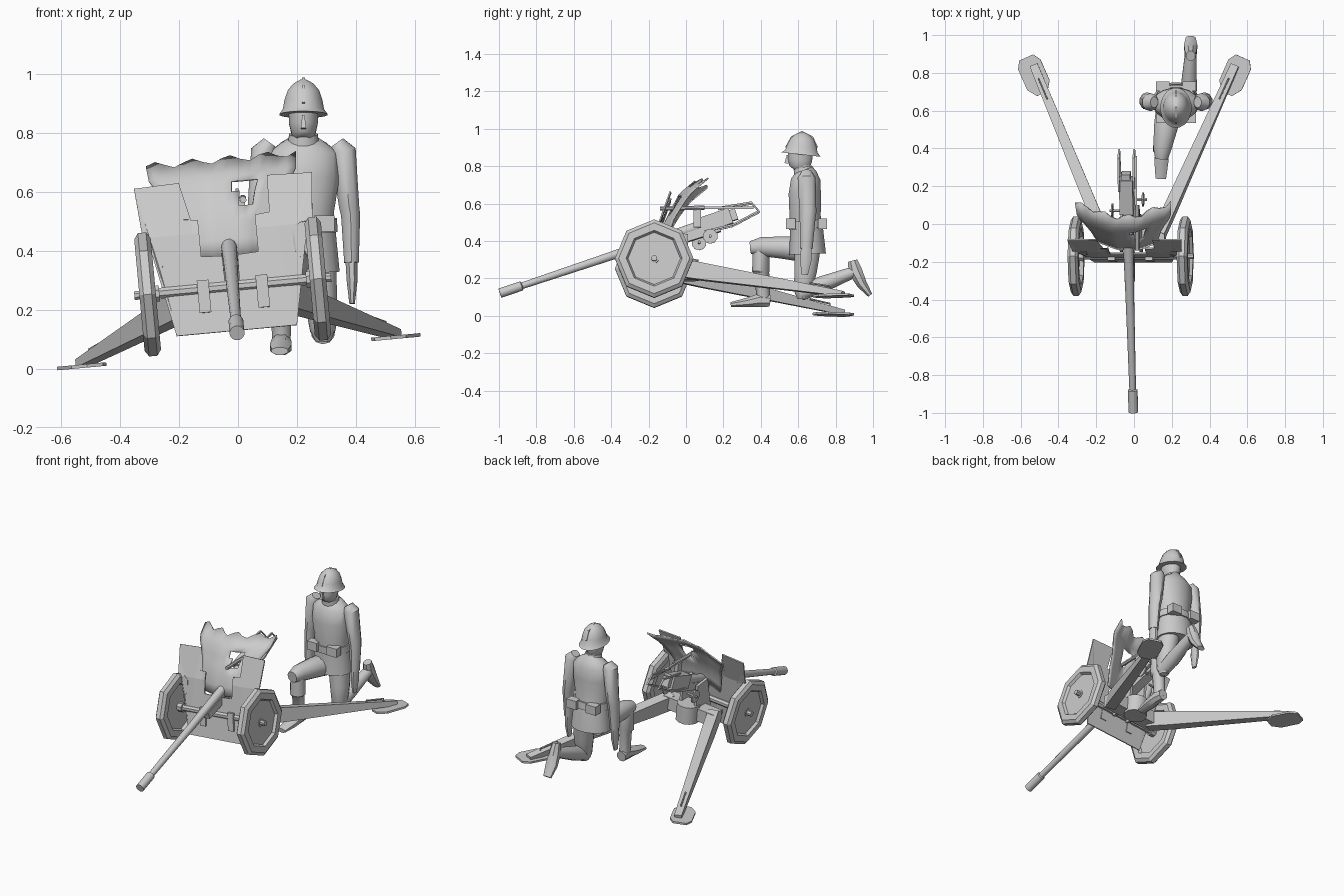
import bpy, bmesh, math
from mathutils import Vector, Matrix

grey = bpy.data.materials.new("plain_grey")
grey.diffuse_color = (0.6, 0.6, 0.6, 1)
# the gun stands rolled sideways on uneven ground
TILT = Matrix.Translation((0.008, 0, 0)) @ Matrix.Rotation(math.radians(-5.3), 4, 'Y')


def finish(name, bm, gun, smooth=False):
    bmesh.ops.recalc_face_normals(bm, faces=bm.faces)
    me = bpy.data.meshes.new(name)
    bm.to_mesh(me)
    bm.free()
    if gun:
        me.transform(TILT)
    me.materials.append(grey)
    ob = bpy.data.objects.new(name, me)
    bpy.context.collection.objects.link(ob)
    if smooth:
        bpy.ops.object.select_all(action='DESELECT')
        ob.select_set(True)
        bpy.context.view_layer.objects.active = ob
        bpy.ops.object.shade_smooth_by_angle(angle=math.radians(40))
    return ob


def tube(name, rings, n=8, gun=True, smooth=False):
    """Loft rings (x, y, z, half width, half height) along their centres."""
    bm = bmesh.new()
    c = [Vector(r[:3]) for r in rings]
    k = 1 / math.cos(math.pi / 4) if n == 4 else 1
    loops = []
    for i, r in enumerate(rings):
        t = (c[min(i + 1, len(c) - 1)] - c[max(i - 1, 0)]).normalized()
        ref = Vector((1, 0, 0)) if abs(t.x) < 0.9 else Vector((0, 1, 0))
        u = (ref - t * ref.dot(t)).normalized()
        v = t.cross(u)
        loops.append([bm.verts.new(c[i] + k * (u * r[3] * math.cos(a) + v * r[-1] * math.sin(a)))
                      for a in [(j + 0.5) * 2 * math.pi / n for j in range(n)]])
    for a, b in zip(loops, loops[1:]):
        for j in range(n):
            bm.faces.new((a[j], a[(j + 1) % n], b[(j + 1) % n], b[j]))
    bm.faces.new(loops[0])
    bm.faces.new(loops[-1])
    return finish(name, bm, gun, smooth)


def solidify(ob, t):
    m = ob.modifiers.new("thickness", 'SOLIDIFY')
    m.thickness = t
    m.offset = 0


def lerp(pts, z):
    for (a, ya), (b, yb) in zip(pts, pts[1:]):
        if z <= b:
            return ya + (yb - ya) * max(0, (z - a) / (b - a))
    return pts[-1][1]


# wheels: octagonal tyre with recessed disc, hub and axle
PROFILE = [(.012, .012), (.14, .012), (.15, .028), (.19, .028), (.21, .014),
           (.21, -.014), (.19, -.028), (.15, -.028), (.14, -.006), (.012, -.006)]
for s, side in ((1, "right"), (-1, "left")):
    bm = bmesh.new()
    cols = [[bm.verts.new((s * (.29 + w), -.17 + r * math.sin(j * math.pi / 4),
                           .28 + r * math.cos(j * math.pi / 4))) for r, w in PROFILE] for j in range(8)]
    for j in range(8):
        a, b = cols[j], cols[(j + 1) % 8]
        for i in range(len(PROFILE) - 1):
            bm.faces.new((a[i], a[i + 1], b[i + 1], b[i]))
    finish(side + "_wheel", bm, True)
    tube(side + "_hub", [(s * .25, -.17, .28, .03), (s * .305, -.17, .28, .026),
                         (s * .306, -.17, .28, .016), (s * .335, -.17, .28, .016)], 8)
    # trail leg, spade and handle
    A, B = Vector((s * .15, -.05, .245)), Vector((s * .535, .84, .068))
    tube(side + "_trail", [(*A, .032, .048), (*A.lerp(B, .15), .032, .046), (*B, .022, .014)], 4)
    d = Vector((s * .4, .9, 0)).normalized()
    w = Vector((d.y, -d.x, 0))
    bm = bmesh.new()
    bm.faces.new([bm.verts.new(Vector((s * .535, .79, .058)) + d * p + w * q) for p, q in
                  ((-.11, -.03), (-.06, -.065), (.06, -.065), (.1, -.04),
                   (.1, .04), (.06, .065), (-.06, .065), (-.11, .03))])
    solidify(finish(side + "_spade", bm, True), .012)
    up = Vector((0, 0, .03))
    p, q = A.lerp(B, .8), A.lerp(B, .92)
    tube(side + "_trail_handle", [(*p, .005), (*(p + up), .005), (*(q + up), .005), (*q, .005)], 6)
    # carriage cheeks and lower brackets
    tube(side + "_cheek", [(s * .052, -.07, .22, .008, .08), (s * .052, -.04, .44, .008, .05)], 4)
    tube(side + "_bracket", [(s * .1, -.19, .2, .02, .012), (s * .1, -.18, .31, .02, .012)], 4)
tube("axle", [(-.28, -.17, .28, .02), (.28, -.17, .28, .02)], 8)
tube("cross_beam", [(-.18, -.04, .245, .045, .04), (.18, -.04, .245, .045, .04)], 4)
tube("pivot_drum", [(0, 0, .19, .07), (0, 0, .3, .07)], 12, smooth=True)


# barrel, cradle and breech, all along one inclined axis
def ax(y, dz=0, x=0):
    return (x, y, .12 + .336 * (y + 1) + dz)


tube("barrel", [(*ax(-.995), .026), (*ax(-.88), .026), (*ax(-.875), .018),
                (*ax(-.4), .023), (*ax(.08), .03)], 12, smooth=True)
tube("cradle", [(*ax(-.3, -.035), .026, .02), (*ax(.18, -.04), .03, .025)], 4)
tube("breech_block", [(*ax(.06), .036, .042), (*ax(.24), .036, .042)], 4)
tube("breech_end", [(*ax(.24), .024, .03), (*ax(.27), .024, .03)], 4)
for x in (-.035, .045):
    tube("recoil_guard", [(x, .17, .575, .005), (x, .35, .605, .005), (x, .392, .56, .005),
                          (x, .25, .485, .005), (x, .1, .45, .005)], 4)
tube("sight_tube", [(.062, -.14, .57, .012), (.062, .1, .575, .012)], 8)
tube("sight_rail", [(.055, .1, .575, .006), (.055, .36, .575, .006)], 4)
tube("sight_mount", [(.055, .06, .47, .012, .02), (.055, .06, .57, .012, .02)], 4)
tube("elevating_wheel", [(.075, .13, .42, .04), (.083, .13, .42, .04)], 10)
tube("elevating_shaft", [(.03, .13, .42, .008), (.1, .13, .42, .008)], 6)
tube("traverse_wheel", [(-.09, .07, .4, .04), (-.082, .07, .4, .04)], 10)
tube("traverse_shaft", [(-.1, .07, .4, .008), (-.03, .07, .4, .008)], 6)

# fixed front shield: stepped outline with a central gap, folded back at the top
HALF = [(0, .13), (.205, .13), (.215, .22), (.24, .355), (.22, .385), (.22, .45), (.245, .475),
        (.29, .48), (.303, .64), (.15, .645), (.147, .52), (.097, .515), (.097, .39), (0, .385)]
outline = HALF + [(-x, z) for x, z in HALF[-2:0:-1]]
bm = bmesh.new()
bm.faces.new([bm.verts.new((x, 0, z)) for x, z in outline])
bmesh.ops.triangulate(bm, faces=bm.faces)
bmesh.ops.bisect_plane(bm, geom=bm.verts[:] + bm.edges[:] + bm.faces[:],
                       plane_co=(0, 0, .47), plane_no=(0, 0, 1))
for v in bm.verts:
    v.co.y = lerp([(.13, -.2), (.47, -.145), (.65, -.08)], v.co.z)
solidify(finish("front_shield", bm, True), .008)

# moving inner shield: swept back, wavy top edge, sight opening
bm = bmesh.new()
N = 16
ROWS = [(.385, .15), (.44, .16), (.5, .17), (.55, .185), (.6, .21), (.635, .235), (.66, .25), (.71, .255)]
grid = []
for i, (z, hw) in enumerate(ROWS):
    row = []
    for j in range(N + 1):
        x = hw * (2 * j / N - 1)
        zz = z + (.012 * math.sin(j * 1.6) if i == len(ROWS) - 1 else 0)
        y = lerp([(.38, -.135), (.5, -.11), (.64, -.04), (.66, -.02), (.72, .05)], zz)
        row.append(bm.verts.new((x, y + .38 * max(0, abs(x) - .06), zz)))
    grid.append(row)
for a, b in zip(grid, grid[1:]):
    for j in range(N):
        m = (a[j].co + a[j + 1].co + b[j].co + b[j + 1].co) / 4
        if not (.04 < m.x < .1 and .55 < m.z < .64):
            bm.faces.new((a[j], a[j + 1], b[j + 1], b[j]))
solidify(finish("inner_shield", bm, True, True), .008)

# kneeling gunner
X = .222


def body(name, rings, n=12):
    return tube(name, rings, n, gun=False, smooth=True)


body("tunic", [(X, .65, .33, .125, .1), (X, .645, .46, .112, .09), (X, .637, .53, .105, .085),
               (X, .635, .65, .125, .088), (X, .64, .73, .122, .08), (X, .64, .765, .08, .06),
               (X, .635, .785, .045, .045)], 16)
body("belt", [(X, .645, .465, .118, .097), (X, .642, .51, .116, .096)], 16)
for x, y in ((-.07, .56), (.07, .56), (.07, .73), (-.07, .73)):
    tube("belt_pouch", [(X + x, y, .465, .035, .025), (X + x, y, .52, .035, .025)], 4, gun=False)
body("collar", [(X, .63, .765, .055, .055), (X, .625, .795, .05, .052)])
body("neck", [(X, .63, .76, .04, .042), (X, .62, .83, .04, .045)])
body("head", [(X, .595, .775, .025, .035), (X, .603, .79, .04, .055), (X, .61, .83, .05, .066),
              (X, .613, .88, .053, .07)])
tube("nose", [(X, .54, .815, .009, .014), (X, .545, .86, .004, .006)], 4, gun=False)
body("helmet", [(X, .615, .862, .083, .108), (X, .617, .88, .071, .088), (X, .619, .91, .066, .08),
                (X, .62, .945, .054, .064), (X, .62, .968, .034, .04), (X, .62, .982, .008, .012)], 16)
tube("helmet_crest", [(X, .535, .9, .005), (X, .565, .955, .005), (X, .62, .983, .005),
                      (X, .675, .955, .005), (X, .702, .9, .005)], 4, gun=False)
for s, side in ((1, "right"), (-1, "left")):
    body(side + "_arm", [(X + s * .115, .645, .768, .025, .03), (X + s * .135, .645, .74, .045, .048),
                         (X + s * .155, .652, .55, .036, .045), (X + s * .16, .65, .52, .034, .042),
                         (X + s * .163, .643, .36, .026, .034)], 10)
    body(side + "_hand", [(X + s * .163, .643, .365, .022, .03), (X + s * .165, .64, .3, .02, .034),
                          (X + s * .165, .635, .22, .01, .018)], 8)
# front leg with the foot on the ground
body("front_thigh", [(.19, .66, .35, .07, .07), (.17, .52, .365, .066, .062), (.15, .4, .37, .05, .052),
                     (.145, .345, .365, .035, .035)])
body("front_shin", [(.147, .4, .38, .045, .045), (.147, .4, .24, .048, .046), (.147, .405, .23, .038, .04),
                    (.147, .415, .07, .032, .036)], 10)
body("front_boot", [(.147, .45, .08, .032, .034), (.147, .4, .085, .036, .04), (.145, .33, .072, .04, .028),
                    (.142, .24, .06, .03, .014)], 8)
# rear leg resting on the knee, toe on the ground behind
body("rear_thigh", [(.27, .65, .38, .065, .075), (.28, .64, .24, .058, .062), (.288, .625, .13, .045, .05),
                    (.288, .625, .09, .025, .03)])
body("rear_shin", [(.288, .61, .12, .04, .04), (.29, .72, .165, .045, .045), (.3, .9, .235, .032, .03)], 10)
body("rear_boot", [(.3, .89, .295, .026, .028), (.3, .905, .24, .034, .04), (.3, .94, .17, .038, .03),
                   (.3, .985, .11, .028, .014)], 8)
